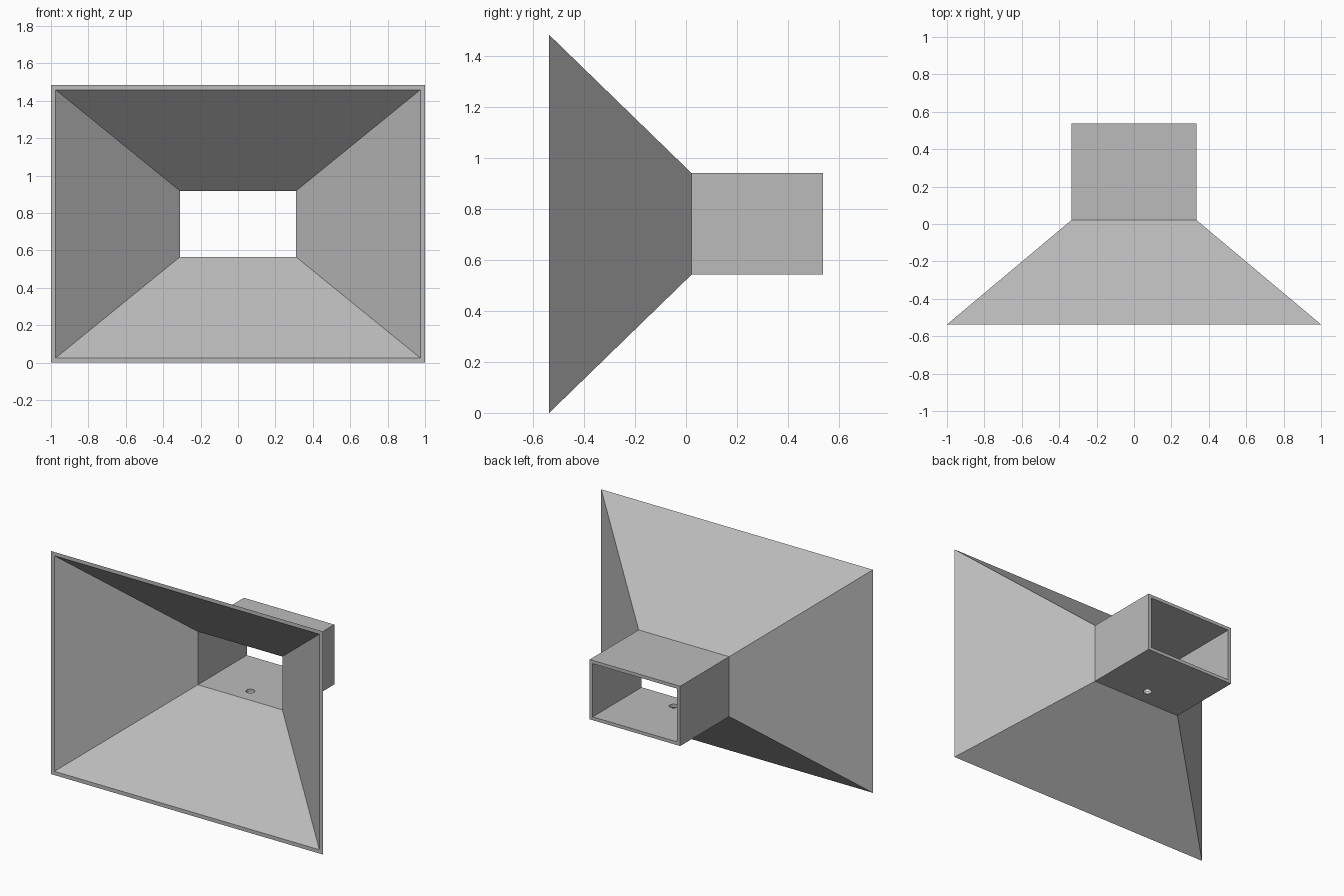
import bpy
import bmesh

if "Cube" in bpy.data.objects:
    bpy.data.objects.remove(bpy.data.objects["Cube"], do_unlink=True)

# Plain grey material
grey = bpy.data.materials.new("plain grey")
grey.use_nodes = True
colour = (0.5, 0.5, 0.5, 1)
grey.diffuse_color = colour
grey.node_tree.nodes["Principled BSDF"].inputs["Base Color"].default_value = colour

MID_Z = 0.742          # height of the funnel axis
FRONT, NECK, BACK = -0.537, 0.022, 0.537

# Rectangular sections (half width, half height, y): along the outside, back along the inside
sections = [
    (1.0, 0.742, FRONT),
    (0.333, 0.199, NECK),
    (0.333, 0.199, BACK),
    (0.311, 0.177, BACK),
    (0.311, 0.177, NECK),
    (0.975, 0.717, FRONT),
]


def ring(bm, w, h, y):
    corners = [(-1, -1), (1, -1), (1, 1), (-1, 1)]
    return [bm.verts.new((sx * w, y, MID_Z + sz * h)) for sx, sz in corners]


# Flared hood and square sleeve as one closed shell
bm = bmesh.new()
rings = [ring(bm, *s) for s in sections]
for a, b in zip(rings, rings[1:] + rings[:1]):
    for i in range(4):
        j = (i + 1) % 4
        bm.faces.new((a[i], a[j], b[j], b[i]))
bmesh.ops.recalc_face_normals(bm, faces=bm.faces)
mesh = bpy.data.meshes.new("funnel_hood")
bm.to_mesh(mesh)
bm.free()
hood = bpy.data.objects.new("funnel_hood", mesh)
bpy.context.collection.objects.link(hood)
mesh.materials.append(grey)

# Screw hole through the sleeve floor
bpy.ops.mesh.primitive_cylinder_add(vertices=32, radius=0.027, depth=0.12,
                                    location=(0, 0.13, MID_Z - 0.188))
cutter = bpy.context.object
cutter.name = "screw_hole_cutter"
cutter.data.materials.append(grey)
cutter.hide_render = True
cutter.hide_set(True)
cut = hood.modifiers.new("screw hole", "BOOLEAN")
cut.operation = "DIFFERENCE"
cut.solver = "EXACT"
cut.object = cutter
